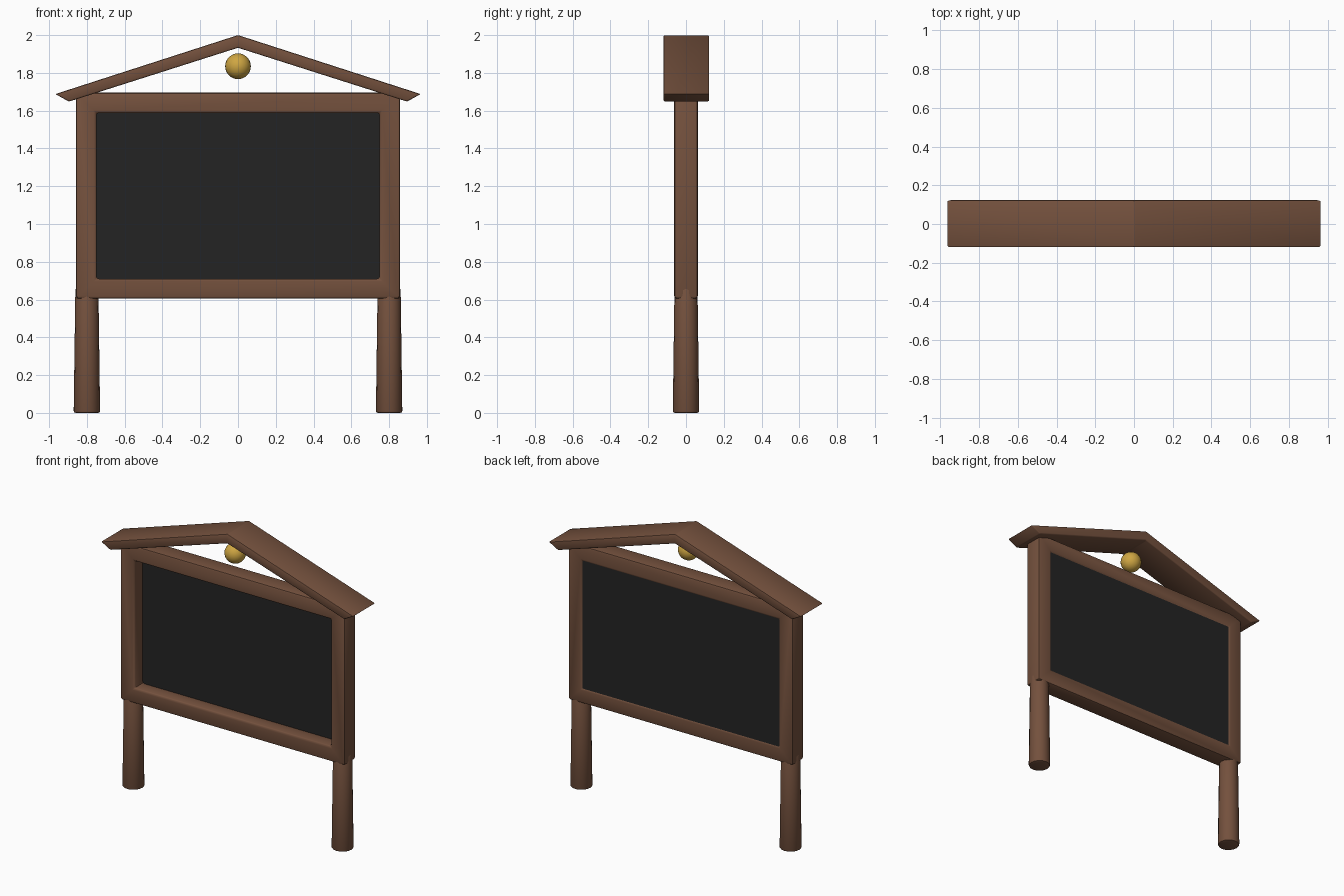
import bpy, bmesh, math

cube = bpy.data.objects.get("Cube")
if cube:
    bpy.data.objects.remove(cube, do_unlink=True)


def material(name, rgb):
    m = bpy.data.materials.new(name)
    m.use_nodes = True
    m.diffuse_color = (*rgb, 1)
    bsdf = m.node_tree.nodes["Principled BSDF"]
    bsdf.inputs["Base Color"].default_value = (*rgb, 1)
    bsdf.inputs["Roughness"].default_value = 0.8
    return m


wood = material("brown wood", (0.175, 0.082, 0.047))
slate = material("black slate", (0.017, 0.017, 0.017))
gold = material("gold", (0.62, 0.38, 0.055))


def finish(name, bm, mat, bevel=0.0, segments=2):
    bmesh.ops.recalc_face_normals(bm, faces=bm.faces)
    mesh = bpy.data.meshes.new(name)
    bm.to_mesh(mesh)
    bm.free()
    mesh.materials.append(mat)
    ob = bpy.data.objects.new(name, mesh)
    bpy.context.collection.objects.link(ob)
    bpy.ops.object.select_all(action="DESELECT")
    ob.select_set(True)
    bpy.context.view_layer.objects.active = ob
    if bevel:
        mod = ob.modifiers.new("Rounded edges", "BEVEL")
        mod.width = bevel
        mod.segments = segments
        mod.limit_method = "ANGLE"
        mod.angle_limit = math.radians(35)
        bpy.ops.object.modifier_apply(modifier=mod.name)
    bpy.ops.object.shade_smooth_by_angle(angle=math.radians(40))
    return ob


def extrude_y(bm, faces, depth):
    out = bmesh.ops.extrude_face_region(bm, geom=faces)
    verts = [v for v in out["geom"] if isinstance(v, bmesh.types.BMVert)]
    bmesh.ops.translate(bm, verts=verts, vec=(0, depth, 0))


def rectangle(bm, x, z0, z1, y):
    return [bm.verts.new((px, y, pz)) for px, pz in ((-x, z0), (x, z0), (x, z1), (-x, z1))]


# Frame: rectangular ring
bm = bmesh.new()
outer = rectangle(bm, 0.858, 0.605, 1.695, -0.0625)
inner = rectangle(bm, 0.75, 0.71, 1.588, -0.0625)
ring = [bm.faces.new((outer[i], outer[(i + 1) % 4], inner[(i + 1) % 4], inner[i]))
        for i in range(4)]
extrude_y(bm, ring, 0.125)
finish("frame", bm, wood, 0.014)

# Writing board, set towards the back of the frame
bm = bmesh.new()
extrude_y(bm, [bm.faces.new(rectangle(bm, 0.765, 0.70, 1.60, 0.03))], 0.027)
finish("board", bm, slate)

# Roof: chevron profile
bm = bmesh.new()
profile = [(-0.967, 1.688), (-0.895, 1.648), (0, 1.933),
           (0.895, 1.648), (0.967, 1.688), (0, 2.0)]
v = [bm.verts.new((x, -0.12, z)) for x, z in profile]
halves = [bm.faces.new((v[0], v[1], v[2], v[5])), bm.faces.new((v[5], v[2], v[3], v[4]))]
extrude_y(bm, halves, 0.243)
finish("roof", bm, wood, 0.008)

# Tapered round legs
for side, label in ((1, "left"), (-1, "right")):
    bm = bmesh.new()
    bmesh.ops.create_cone(bm, cap_ends=True, segments=16,
                          radius1=0.07, radius2=0.061, depth=0.66)
    bmesh.ops.translate(bm, verts=bm.verts, vec=(side * 0.8, 0, 0.33))
    finish(label + "_leg", bm, wood, 0.01)

# Ball under the ridge
bm = bmesh.new()
bmesh.ops.create_uvsphere(bm, u_segments=24, v_segments=14, radius=0.068)
bmesh.ops.translate(bm, verts=bm.verts, vec=(0, -0.03, 1.835))
finish("bell_ball", bm, gold)
